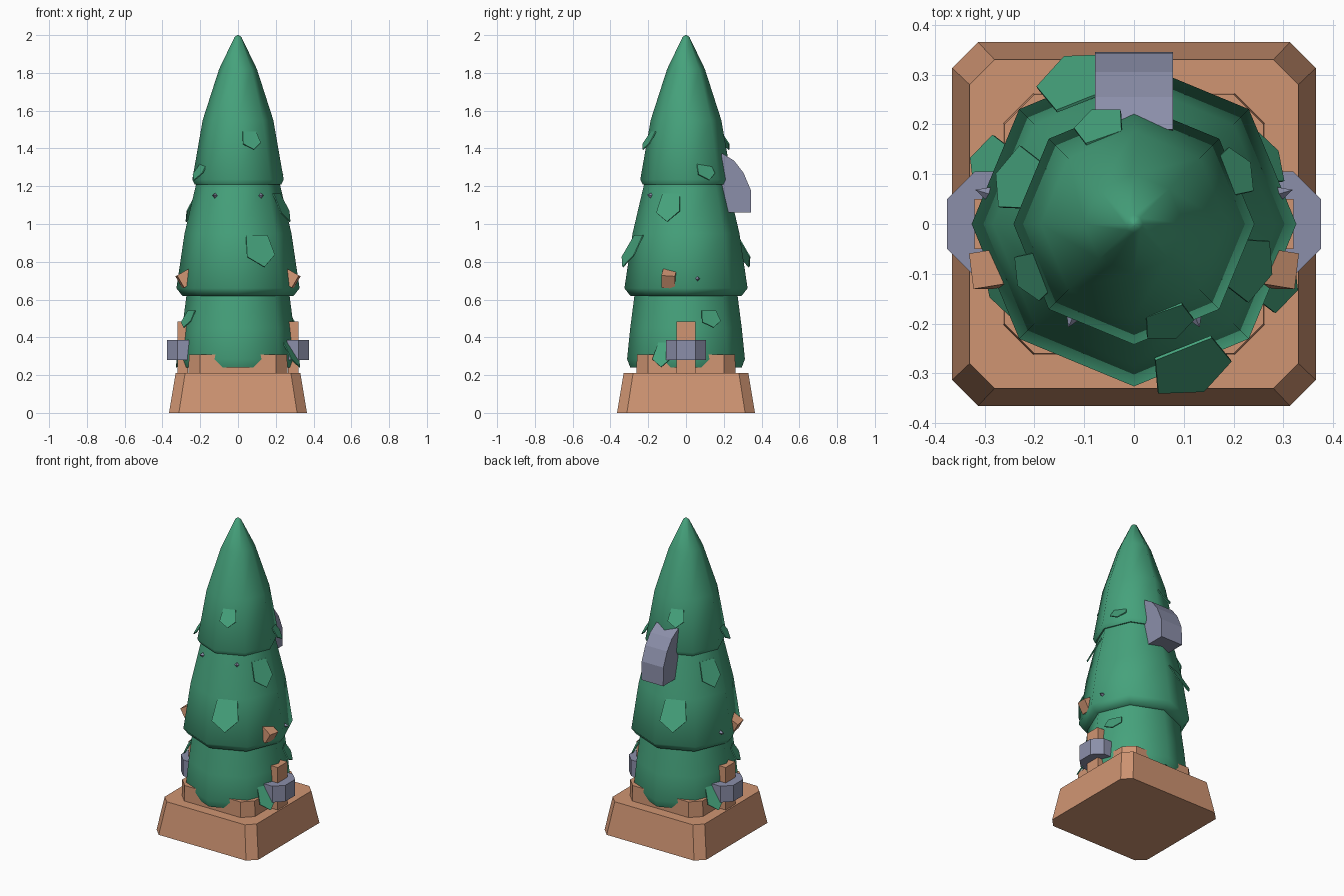
import bpy, bmesh, math
from mathutils import Vector, Matrix

cube = bpy.data.objects.get("Cube")
if cube:
    bpy.data.objects.remove(cube, do_unlink=True)


def material(name, rgb):
    m = bpy.data.materials.new(name)
    m.use_nodes = True
    m.diffuse_color = (*rgb, 1)
    m.node_tree.nodes["Principled BSDF"].inputs["Base Color"].default_value = (*rgb, 1)
    return m


GREEN = material("fir green", (0.06, 0.36, 0.20))
WOOD = material("light wood", (0.63, 0.30, 0.17))
GREY = material("blue grey", (0.26, 0.275, 0.40))


def finish(name, bm, mat):
    bmesh.ops.recalc_face_normals(bm, faces=bm.faces[:])
    mesh = bpy.data.meshes.new(name)
    bm.to_mesh(mesh)
    bm.free()
    mesh.materials.append(mat)
    obj = bpy.data.objects.new(name, mesh)
    bpy.context.collection.objects.link(obj)
    return obj


def loft(name, rings, mat):
    """Skin a stack of equal-length point rings and cap both ends."""
    bm = bmesh.new()
    rows = [[bm.verts.new(p) for p in ring] for ring in rings]
    n = len(rows[0])
    for low, high in zip(rows, rows[1:]):
        for i in range(n):
            j = (i + 1) % n
            bm.faces.new((low[i], low[j], high[j], high[i]))
    bm.faces.new(rows[0][::-1])
    bm.faces.new(rows[-1])
    return finish(name, bm, mat)


def chamfered(half, cut, z):
    a, b = half, half - cut
    return [(a, -b, z), (a, b, z), (b, a, z), (-b, a, z),
            (-a, b, z), (-a, -b, z), (-b, -a, z), (b, -a, z)]


def octagon(r, z):
    return [(r * math.cos(i * math.pi / 4), r * math.sin(i * math.pi / 4), z) for i in range(8)]


def box(name, centre, size, mat, turn=None):
    bm = bmesh.new()
    bmesh.ops.create_cube(bm, size=1)
    m = Matrix.Translation(centre) @ (turn or Matrix()) @ Matrix.Diagonal((*size, 1))
    bmesh.ops.transform(bm, matrix=m, verts=bm.verts[:])
    return finish(name, bm, mat)


def spike(name, centre, direction, radius, length, mat):
    bm = bmesh.new()
    turn = Vector(direction).to_track_quat("Z", "Y").to_matrix().to_4x4()
    bmesh.ops.create_cone(bm, cap_ends=True, segments=4, radius1=radius, radius2=0,
                          depth=length, matrix=Matrix.Translation(centre) @ turn)
    return finish(name, bm, mat)


# Stepped wooden base
loft("base", [chamfered(0.365, 0.052, 0), chamfered(0.33, 0.05, 0.21)], WOOD)
loft("base_step", [chamfered(0.262, 0.06, 0.205), chamfered(0.26, 0.06, 0.31)], WOOD)

# Three overlapping tiers of foliage
tiers = {
    "lower_tier": [(0.26, 0.24), (0.295, 0.24), (0.312, 0.285), (0.295, 0.45), (0.268, 0.66)],
    "middle_tier": [(0.25, 0.62), (0.295, 0.62), (0.326, 0.66), (0.283, 0.95), (0.215, 1.24)],
    "top_tier": [(0.19, 1.21), (0.23, 1.21), (0.242, 1.235), (0.187, 1.55),
                 (0.1, 1.82), (0.018, 1.99), (0.004, 2.0)],
}
for name, profile in tiers.items():
    obj = loft(name, [octagon(r, z) for r, z in profile], GREEN)
    bpy.ops.object.select_all(action="DESELECT")
    obj.select_set(True)
    bpy.context.view_layer.objects.active = obj
    bpy.ops.object.shade_smooth_by_angle(angle=math.radians(58))


# Pointed leaf plates, repeated half a turn around the trunk
def leaf(name, angle, r_top, r_tip, z_top, z_tip, width):
    out = Vector((math.cos(angle), math.sin(angle), 0))
    side = Vector((-out.y, out.x, 0))
    top = out * r_top + Vector((0, 0, z_top))
    tip = out * r_tip + Vector((0, 0, z_tip))
    bm = bmesh.new()
    outline = [(-0.38, 0), (0.38, 0), (0.5, 0.62), (0.04, 1), (-0.5, 0.68)]
    bm.faces.new([bm.verts.new(top.lerp(tip, t) + side * s * width) for s, t in outline])
    obj = finish(name, bm, GREEN)
    mod = obj.modifiers.new("thickness", "SOLIDIFY")
    mod.thickness = 0.006


leaves = [
    (0.07, -0.20, 0.185, 0.245, 1.49, 1.395, 0.10),
    (0.115, -0.29, 0.265, 0.36, 0.94, 0.77, 0.16),
    (0.205, 0.105, 0.195, 0.26, 1.325, 1.23, 0.10),
    (0.235, -0.09, 0.215, 0.29, 1.16, 1.01, 0.13),
    (0.265, 0.13, 0.27, 0.32, 0.54, 0.45, 0.11),
    (0.31, -0.13, 0.275, 0.35, 0.37, 0.24, 0.11),
]
for i, (x, y, *shape) in enumerate(leaves):
    for half in range(2):
        leaf(f"leaf_{i}_{half}", math.atan2(y, x) + half * math.pi, *shape)

# Mirrored side details
for label, s in (("left", 1), ("right", -1)):
    box(f"{label}_post", (s * 0.292, 0, 0.345), (0.056, 0.1, 0.28), WOOD)

    # Bracket wrapped around the post
    half = [(0.375, 0.05), (0.32, 0.105), (0.26, 0.105), (0.26, 0.05), (0.32, 0.05)]
    path = half + [(x, -y) for x, y in reversed(half)]
    loft(f"{label}_bracket", [[(s * x, y, z) for x, y in path] for z in (0.28, 0.385)], GREY)

    # Block and spikes poking through the foliage
    turn = Matrix.Rotation(s * math.radians(30), 4, "Y") @ Matrix.Rotation(s * math.radians(-8), 4, "Z")
    box(f"{label}_block", (s * 0.278, -0.09, 0.71), (0.07, 0.072, 0.075), WOOD, turn)
    spike(f"{label}_side_spike", (s * 0.29, 0.06, 0.71), (s, 0.3, 0), 0.03, 0.06, GREY)
    spike(f"{label}_front_spike", (s * 0.122, -0.185, 1.15), (s * 0.4, -0.92, 0.2), 0.03, 0.05, GREY)

# Curved hook on the back
hook = [(0.17, 1.06), (0.345, 1.06), (0.343, 1.18), (0.305, 1.27),
        (0.255, 1.335), (0.19, 1.375), (0.17, 1.25)]
loft("back_hook", [[(x, y, z) for y, z in hook] for x in (-0.078, 0.078)], GREY)
